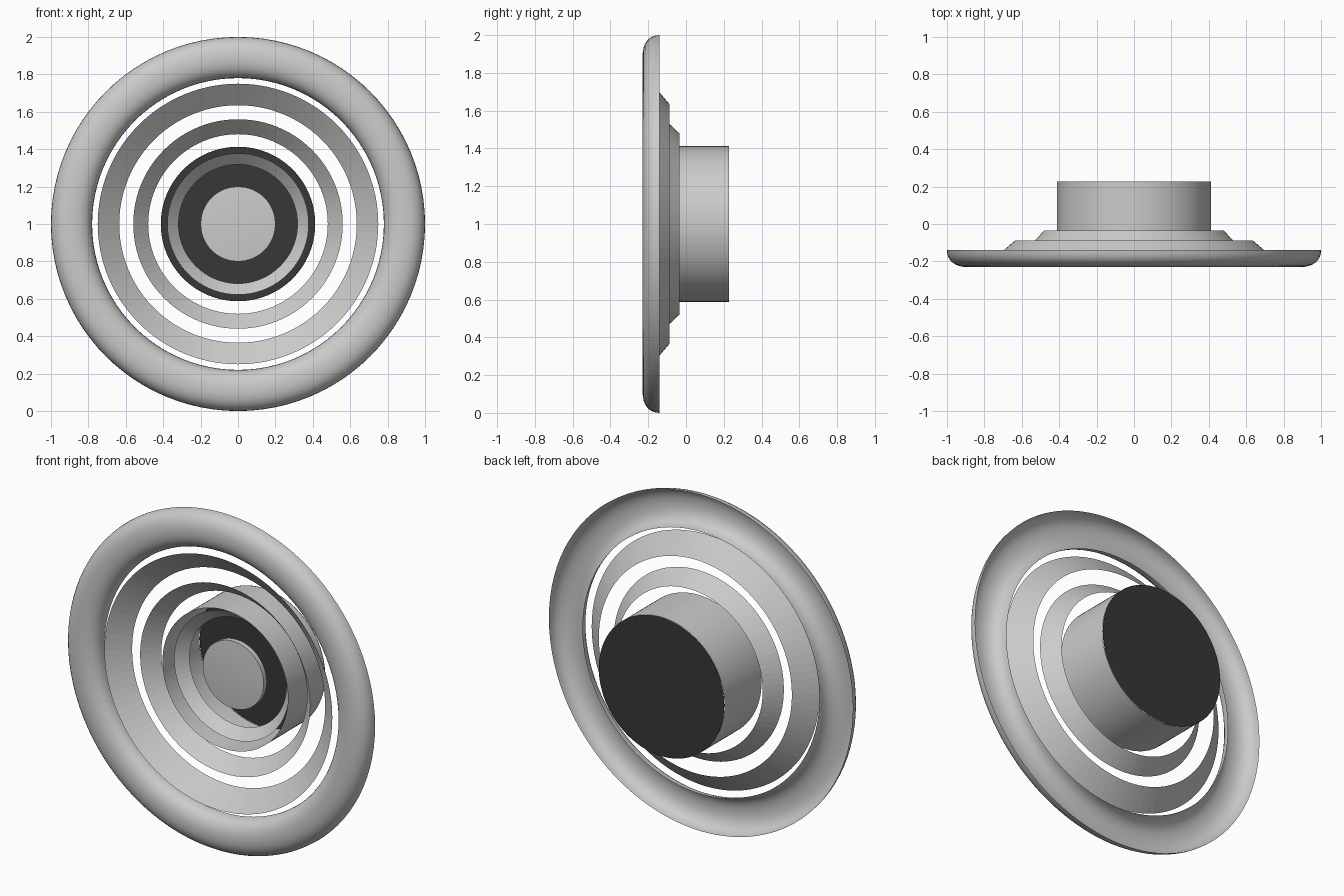
import bpy, bmesh, math

if "Cube" in bpy.data.objects:
    bpy.data.objects.remove(bpy.data.objects["Cube"])

SEGMENTS = 96


def material(name, color):
    m = bpy.data.materials.new(name)
    m.diffuse_color = (*color, 1.0)
    m.use_nodes = True
    m.node_tree.nodes["Principled BSDF"].inputs["Base Color"].default_value = m.diffuse_color
    return m


GREY = material("light_grey", (0.6, 0.6, 0.585))
BLACK = material("black", (0.038, 0.038, 0.038))


def lathe(name, profile, mat, smooth=None):
    """Spin (radius, y) points about the front-back axis at z = 1."""
    bm = bmesh.new()
    rows = []
    for r, y in profile:
        if r == 0:
            rows.append([bm.verts.new((0, y, 1))] * SEGMENTS)
        else:
            angles = [2 * math.pi * i / SEGMENTS for i in range(SEGMENTS)]
            rows.append([bm.verts.new((r * math.cos(a), y, 1 + r * math.sin(a)))
                         for a in angles])
    for a, b in zip(rows, rows[1:]):
        for i in range(SEGMENTS):
            j = (i + 1) % SEGMENTS
            corners = list(dict.fromkeys((a[i], a[j], b[j], b[i])))
            bm.faces.new(corners)
    bmesh.ops.recalc_face_normals(bm, faces=bm.faces)
    mesh = bpy.data.meshes.new(name)
    bm.to_mesh(mesh)
    bm.free()
    mesh.materials.append(mat)
    ob = bpy.data.objects.new(name, mesh)
    bpy.context.collection.objects.link(ob)
    if smooth:
        bpy.ops.object.select_all(action='DESELECT')
        ob.select_set(True)
        bpy.context.view_layer.objects.active = ob
        bpy.ops.object.shade_smooth_by_angle(angle=math.radians(smooth))
    return ob


# Outer rim: rounded channel, open at the back
rim = []
for k in range(17):
    t = math.pi * k / 16
    c, s = math.cos(t), math.sin(t)
    rim.append((0.89 + 0.11 * math.copysign(abs(c) ** 0.9, c), -0.14 - 0.09 * s ** 0.9))
lathe("outer_rim", rim, GREY, 40)

# Thin conical baffles, stepping inward and back
lathe("outer_baffle", [(0.75, -0.185), (0.635, -0.088)], GREY)
lathe("middle_baffle", [(0.56, -0.12), (0.48, -0.035)], GREY)
lathe("inner_baffle", [(0.378, -0.06), (0.318, 0.0)], GREY)

# Housing: open drum with a dark back plate
lathe("housing_wall", [(0.413, -0.12), (0.413, 0.228)], GREY, 30)
lathe("back_plate", [(0.413, 0.23), (0, 0.23)], BLACK)

# Central lamp disc with a slightly raised face
lathe("lamp_disc", [(0, -0.06), (0.2, -0.045), (0.2, -0.015), (0, -0.015)], GREY, 30)
